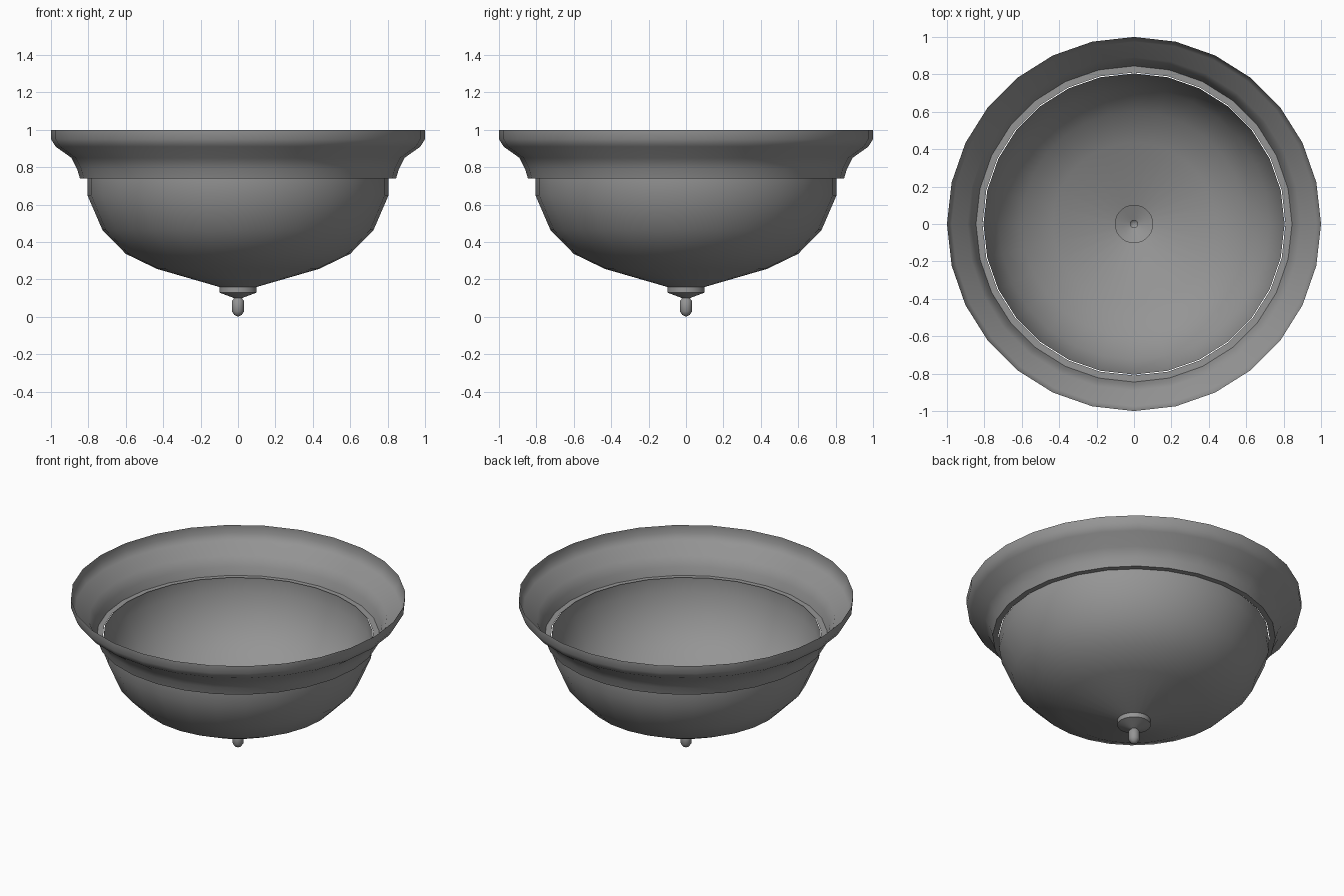
import bpy
import bmesh
import math

cube = bpy.data.objects.get("Cube")
if cube:
    bpy.data.objects.remove(cube, do_unlink=True)

grey = bpy.data.materials.new("mid_grey")
grey.use_nodes = True
colour = (0.3, 0.3, 0.3, 1)
grey.diffuse_color = colour
grey.node_tree.nodes["Principled BSDF"].inputs["Base Color"].default_value = colour


def lathe(name, profile, sides, sharp_angle):
    """Spin a (radius, height) profile around z into an open surface."""
    bm = bmesh.new()
    verts = [bm.verts.new((r, 0, z)) for r, z in profile]
    edges = [bm.edges.new(pair) for pair in zip(verts, verts[1:])]
    bmesh.ops.spin(bm, geom=verts + edges, cent=(0, 0, 0), axis=(0, 0, 1),
                   angle=math.tau, steps=sides, use_duplicate=False)
    bmesh.ops.remove_doubles(bm, verts=bm.verts, dist=0.0005)
    bmesh.ops.recalc_face_normals(bm, faces=bm.faces)
    mesh = bpy.data.meshes.new(name)
    bm.to_mesh(mesh)
    bm.free()
    mesh.materials.append(grey)
    obj = bpy.data.objects.new(name, mesh)
    bpy.context.collection.objects.link(obj)
    bpy.ops.object.select_all(action="DESELECT")
    obj.select_set(True)
    bpy.context.view_layer.objects.active = obj
    bpy.ops.object.shade_smooth_by_angle(angle=math.radians(sharp_angle))
    return obj


# Flared ceiling mount with a narrow inward lip
lathe("mount_rim", [(1, 1), (1, 0.95), (0.975, 0.91), (0.89, 0.85),
                    (0.86, 0.79), (0.845, 0.74), (0.81, 0.74)], 28, 60)

# Glass bowl, open at the top and at the finial
lathe("bowl", [(0.805, 0.745), (0.805, 0.65), (0.725, 0.465), (0.6, 0.337),
               (0.435, 0.257), (0.1, 0.16)], 28, 60)

# Finial cap and its hanging knob
lathe("finial_cap", [(0.1, 0.16), (0.1, 0.13), (0.06, 0.115), (0.02, 0.1)], 28, 50)
lathe("finial_knob", [(0.02, 0.1), (0.033, 0.085), (0.033, 0.03),
                      (0.02, 0.01), (0, 0)], 12, 50)
